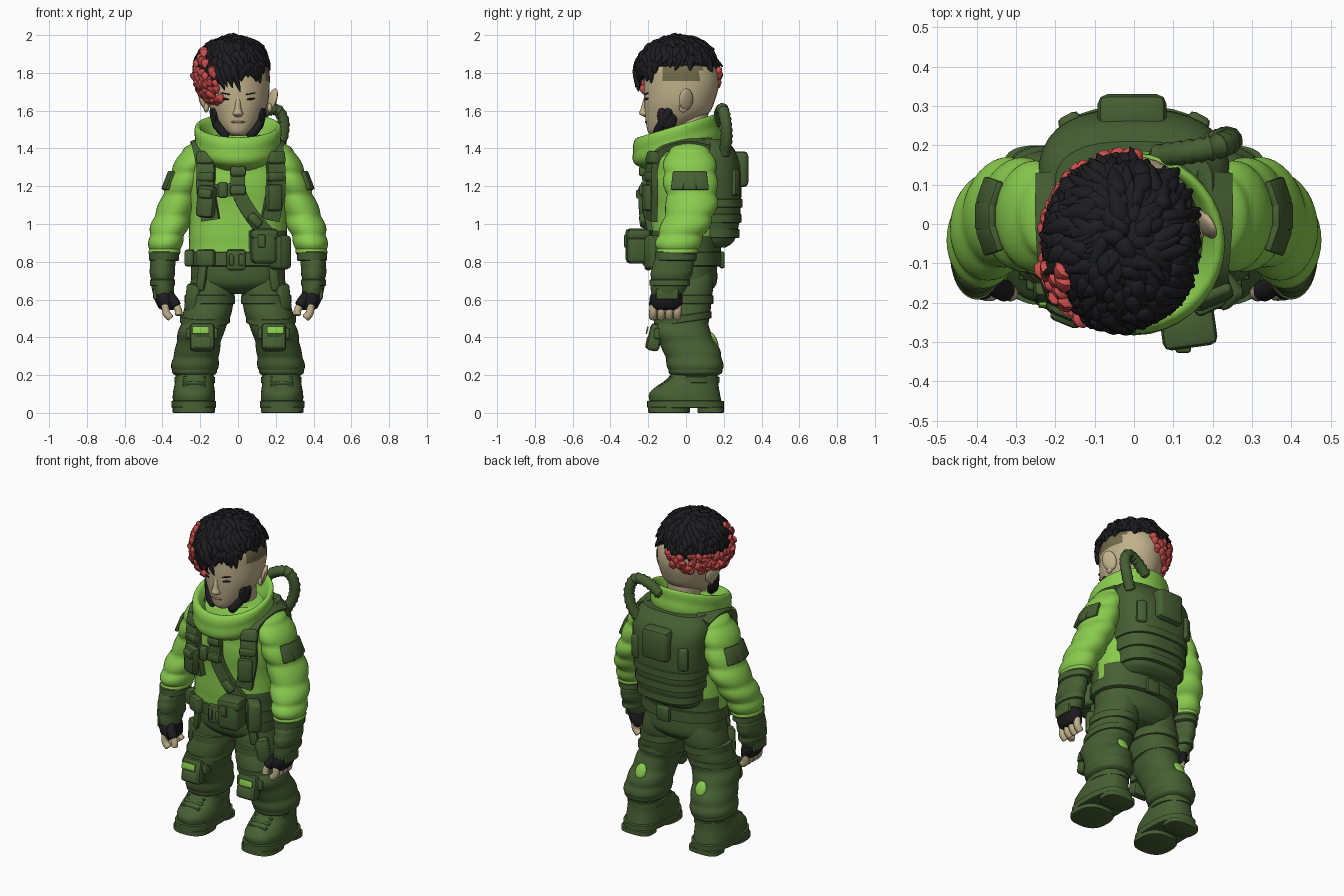
import bpy, bmesh, math, random
from mathutils import Vector, Matrix, Euler

if "Cube" in bpy.data.objects:
    bpy.data.objects.remove(bpy.data.objects["Cube"])
random.seed(4)


def material(name, *rgb):
    m = bpy.data.materials.new(name)
    m.use_nodes = True
    m.diffuse_color = (*rgb, 1)
    m.node_tree.nodes["Principled BSDF"].inputs["Base Color"].default_value = (*rgb, 1)
    return m


LIME = material("lime_cloth", 0.25, 0.6, 0.075)
OLIVE = material("dark_green_cloth", 0.062, 0.115, 0.033)
SKIN = material("skin", 0.53, 0.44, 0.26)
STUBBLE = material("shaved_hair", 0.17, 0.15, 0.07)
BLACK = material("black", 0.012, 0.012, 0.014)
RED = material("red_hair", 0.6, 0.075, 0.07)
MOUTH = material("lip", 0.36, 0.27, 0.16)
made = []


def finish(bm, name, mats, rule=None):
    bmesh.ops.recalc_face_normals(bm, faces=bm.faces)
    me = bpy.data.meshes.new(name)
    if rule:
        for f in bm.faces:
            f.material_index = int(rule(f.calc_center_median()))
    bm.to_mesh(me)
    bm.free()
    for m in mats:
        me.materials.append(m)
    ob = bpy.data.objects.new(name, me)
    bpy.context.collection.objects.link(ob)
    made.append(ob)
    return ob


def spline(keys, steps):
    """Smooth samples through a list of equal-length tuples."""
    k = [Vector(p) for p in keys]
    k = [k[0] * 2 - k[1]] + k + [k[-1] * 2 - k[-2]]
    out = []
    for i in range(1, len(k) - 2):
        a, b, c, d = k[i - 1:i + 3]
        for s in range(steps):
            t = s / steps
            out.append((b * 2 + (c - a) * t + (a * 2 - b * 5 + c * 4 - d) * t * t
                        + (b * 3 - a - c * 3 + d) * t ** 3) * 0.5)
    return out + [k[-2]]


def bridge(bm, loops):
    n = len(loops[0])
    for a, b in zip(loops, loops[1:]):
        for i in range(n):
            bm.faces.new((a[i], a[(i + 1) % n], b[(i + 1) % n], b[i]))
    bm.faces.new(loops[0])
    bm.faces.new(loops[-1])


def loft(name, rings, *mats, side=1, steps=5, folds=0, puff=0.0, power=2.0, tilt=0.0, rule=None):
    """Body through rings of (x, y, z, x radius, y radius)."""
    bm = bmesh.new()
    loops = []
    samples = spline(rings, steps)
    for j, (cx, cy, cz, rx, ry) in enumerate(samples):
        g = 1 + puff * (abs(math.sin(math.pi * folds * j / (len(samples) - 1))) - 0.5)
        loop = []
        for i in range(36):
            a = math.tau * i / 36
            c, s = math.cos(a), math.sin(a)
            x = cx * side + rx * g * math.copysign(abs(c) ** (2 / power), c)
            y = cy + ry * g * math.copysign(abs(s) ** (2 / power), s)
            loop.append(bm.verts.new((x, y, cz + tilt * y)))
        loops.append(loop)
    bridge(bm, loops)
    return finish(bm, name, mats, rule)


def band(name, x, y, z, rx, ry, h, mat=OLIVE, power=2.0, tilt=0.0):
    rows = [(-.5, .93), (-.42, 1), (.42, 1), (.5, .93)]
    loft(name, [(x, y, z + h * a, rx * k, ry * k) for a, k in rows], mat,
         steps=1, power=power, tilt=tilt)


def sweep(name, pts, mat, width, thick=None, ribs=0.0):
    """Flat ribbon facing outwards, or a round tube when no thickness is given."""
    bm = bmesh.new()
    p = spline(pts, 6)
    loops = []
    for i, c in enumerate(p):
        t = (p[min(i + 1, len(p) - 1)] - p[max(i - 1, 0)]).normalized()
        out = Vector((c.x * .3, c.y, c.z - min(c.z, 1.3))) if thick else Vector((.3, 1, .2))
        u = t.cross(out).normalized()
        v = u.cross(t).normalized()
        if thick:
            w = [u * a * width / 2 + v * b * thick / 2 for a, b in ((-1, -1), (1, -1), (1, 1), (-1, 1))]
        else:
            r = width * (1 + ribs * (i % 2)) * (0.75 if i in (0, len(p) - 1) else 1)
            w = [(u * math.cos(a) + v * math.sin(a)) * r for a in [math.tau * q / 10 for q in range(10)]]
        loops.append([bm.verts.new(c + o) for o in w])
    bridge(bm, loops)
    return finish(bm, name, [mat])


def box(name, loc, size, mat=OLIVE, rot=(0, 0, 0), bevel=.014):
    bm = bmesh.new()
    m = Matrix.LocRotScale(Vector(loc), Euler([math.radians(r) for r in rot]), Vector(size))
    bmesh.ops.create_cube(bm, size=1, matrix=m)
    bmesh.ops.bevel(bm, geom=bm.edges[:], offset=min(bevel, min(size) * .4), segments=2,
                    affect='EDGES', profile=.5)
    return finish(bm, name, [mat])


def ball(name, loc, size, mat, rot=(0, 0, 0)):
    bm = bmesh.new()
    m = Matrix.LocRotScale(Vector(loc), Euler([math.radians(r) for r in rot]), Vector(size))
    bmesh.ops.create_uvsphere(bm, u_segments=16, v_segments=10, radius=1, matrix=m)
    return finish(bm, name, [mat])


def chest(x, z, out=0.0):
    return (x, -.2 * (1 - (abs(x) / .3) ** 2.4) ** .42 - out, z)


# Jacket and collar
loft("jacket", [(0, 0, .8, .24, .16), (0, 0, .86, .262, .185), (0, 0, 1, .255, .185), (0, 0, 1.2, .265, .195),
                (0, 0, 1.32, .265, .19), (0, 0, 1.4, .225, .165), (0, 0, 1.47, .16, .13)], LIME, OLIVE,
     folds=5, puff=.03, power=2.3,
     rule=lambda c: c.z < .84 or (c.z < .98 and c.x > .05 and c.y < 0) or (c.z < .95 and c.y > .05))
loft("collar", [(0, -.02, 1.34, .19, .18), (0, -.045, 1.41, .222, .23), (0, -.05, 1.49, .23, .23),
                (0, -.045, 1.535, .218, .213), (0, -.04, 1.5, .182, .18), (0, -.03, 1.41, .15, .14)],
     LIME, folds=3, puff=.03, tilt=.3)

# Backpack vest
loft("back_vest", [(0, .11, .875, .16, .1), (0, .12, .92, .195, .14), (0, .12, 1.06, .217, .168),
                   (0, .12, 1.28, .24, .172), (0, .11, 1.38, .24, .155), (0, .1, 1.45, .2, .11)],
     OLIVE, power=2.6)
for z, r in ((.95, .207), (1.03, .219), (1.11, .228)):
    band("vest_rib", 0, .12, z, r, r * .79, .05, power=2.6)
box("vest_top_pouch", (-.005, .275, 1.29), (.175, .11, .19), bevel=.025)
for s in (1, -1):
    box("vest_side_plate", (s * .16, .255, 1.22), (.06, .05, .14), rot=(0, 0, -s * 28))
sweep("hose", [(.19, .2, 1.36), (.232, .215, 1.45), (.242, .21, 1.54), (.205, .195, 1.605),
               (.13, .182, 1.59), (.05, .17, 1.53)], OLIVE, .028, ribs=.2)

# Hips and belt
loft("trouser_hips", [(0, 0, .86, .24, .16), (0, 0, .76, .25, .165), (0, .005, .68, .235, .155),
                      (0, .01, .63, .13, .1)], OLIVE, power=2.3)
band("belt", 0, 0, .815, .268, .19, .08, power=2.3)
box("belt_buckle", (-.01, -.2, .81), (.1, .04, .11))
for x in (-.035, .015):
    box("buckle_stud", (x, -.222, .81), (.025, .015, .06))
box("belt_back_loop", (.02, .19, .81), (.09, .03, .09))
box("large_belt_pouch", (.135, -.25, .88), (.13, .13, .18), rot=(0, 0, 8), bevel=.025)
box("large_pouch_flap", (.137, -.255, .945), (.14, .12, .06), rot=(0, 0, 8), bevel=.02)
box("large_pouch_buckle", (.125, -.318, .91), (.04, .02, .07))
box("side_belt_pouch", (.222, -.16, .85), (.08, .11, .18), rot=(0, 0, 40), bevel=.02)
box("right_belt_pouch", (-.17, -.165, .82), (.1, .05, .09), rot=(0, 0, -25))
box("far_right_belt_pouch", (-.25, -.08, .82), (.05, .1, .09), rot=(0, 0, -15))

# Chest harness
for s, x in ((1, .2), (-1, -.17)):
    sweep("shoulder_strap", [chest(x * .85, 1.02, .005), chest(x, 1.18, .015), chest(x, 1.3, .015),
                             (s * .19, -.13, 1.4), (s * .2, 0, 1.44), (s * .2, .13, 1.42)], OLIVE, .095, .035)
    box("strap_clip", chest(x, 1.35, .01), (.1, .05, .07), rot=(-15, 0, s * 22))
    box("strap_slider", chest(x, 1.25, .025), (.1, .04, .05), rot=(0, 0, s * 22))
box("chest_pouch", chest(-.168, 1.12, .035), (.1, .06, .17), rot=(0, 5, -22), bevel=.02)
box("chest_pouch_flap", chest(-.17, 1.16, .055), (.08, .05, .05), rot=(0, 5, -22))
box("chest_radio", chest(.19, 1.14, .03), (.085, .05, .14), rot=(0, 0, 25))
sweep("cross_strap", [chest(-.17, 1.17, .015), chest(-.08, 1.18, .012), chest(.03, 1.18, .012)], OLIVE, .07, .03)
box("cross_strap_buckle", chest(-.08, 1.18, .025), (.05, .04, .085))
sweep("centre_strap", [chest(0, 1.41, .02), chest(0, 1.3, .015), chest(.005, 1.17, .015),
                       chest(.07, 1.05, .015), chest(.16, .94, .015)], OLIVE, .075, .03)
for z in (1.37, 1.28, 1.18):
    box("centre_buckle", chest(0, z, .03), (.085, .04, .055))
box("diagonal_buckle", chest(.09, 1.02, .03), (.08, .04, .05), rot=(0, 45, 8))

# Arms and hands
for s in (1, -1):
    loft("sleeve", [(.19, .02, 1.43, .05, .07), (.215, .02, 1.39, .078, .11), (.255, .02, 1.3, .09, .138),
                    (.288, .025, 1.2, .094, .138), (.322, .03, 1.1, .098, .133), (.358, 0, 1, .1, .128),
                    (.38, -.035, .92, .09, .12), (.388, -.045, .86, .085, .112), (.39, -.05, .83, .07, .09)],
         LIME, OLIVE, side=s, folds=7, puff=.1, steps=7, rule=lambda c: c.z < .85)
    for i in (-1, 0, 1):
        box("arm_patch", (s * (.378 - .011 * abs(i)), .02 + i * .06, 1.23), (.022, .072, .105),
            rot=(0, -s * 21, s * i * 19), bevel=.008)
    band("sleeve_cuff", s * .392, -.055, .83, .08, .11, .05)
    loft("gauntlet", [(.395, -.06, .83, .06, .09), (.4, -.07, .77, .068, .11), (.4, -.085, .7, .06, .1),
                      (.395, -.1, .63, .057, .085)], OLIVE, side=s, folds=3, puff=.06)
    band("wrist_strap", s * .4, -.085, .69, .066, .107, .035)
    loft("glove_palm", [(.395, -.1, .66, .045, .07), (.39, -.105, .61, .054, .087), (.378, -.105, .56, .045, .082),
                        (.372, -.105, .545, .03, .07)], BLACK, side=s)
    box("knuckle_guard", (s * .437, -.1, .63), (.025, .12, .06))
    for i in range(4):
        y = -.17 + i * .043
        sweep("finger", [(s * .385, y, .58), (s * .38, y - .004, .53), (s * .355, y - .005, .5)], SKIN, .021)
    sweep("thumb_sleeve", [(s * .37, -.14, .63), (s * .34, -.165, .59), (s * .325, -.17, .565)], BLACK, .028)
    sweep("thumb", [(s * .33, -.168, .575), (s * .315, -.175, .54), (s * .315, -.178, .515)], SKIN, .02)

# Legs and boots
for s in (1, -1):
    loft("trouser_leg", [(.125, .01, .76, .105, .13), (.142, .0, .63, .124, .14), (.17, -.02, .5, .125, .142),
                         (.198, -.02, .42, .12, .15), (.214, .025, .34, .117, .15), (.226, .045, .27, .123, .148),
                         (.23, .05, .22, .12, .143), (.23, .045, .19, .09, .11)], OLIVE, side=s,
         folds=6, puff=.045, steps=7, power=2.2)
    band("thigh_strap", s * .15, -.005, .6, .134, .15, .05)
    band("lower_thigh_strap", s * .175, -.018, .5, .132, .152, .04, tilt=.15)
    box("thigh_pouch", (s * .23, -.085, .61), (.08, .08, .15), rot=(0, -s * 8, s * 40), bevel=.02)
    box("thigh_hanger", (s * .19, -.12, .72), (.05, .04, .15), rot=(0, -s * 8, s * 20))
    box("knee_pouch", (s * .19, -.165, .4), (.13, .07, .145), rot=(-12, 0, 0), bevel=.02)
    box("knee_pouch_flap", (s * .19, -.182, .37), (.1, .06, .07), rot=(-12, 0, 0))
    box("knee_patch", (s * .198, -.206, .437), (.09, .008, .04), LIME, rot=(-12, 0, 0))
    for dx in (-.07, .07):
        box("knee_strap", (s * .19 + dx, -.14, .42), (.03, .06, .06))
    ball("rear_knee_patch", (s * .207, .15, .385), (.036, .014, .045), LIME, rot=(25, 0, 0))
    loft("boot", [(.233, 0, .05, .112, .19), (.233, -.008, .1, .112, .188), (.232, .008, .14, .106, .165),
                  (.23, .035, .18, .1, .135), (.228, .05, .24, .095, .11)], OLIVE, side=s, power=2.4)
    band("boot_sole", s * .234, -.003, .045, .118, .203, .04, power=2.6)
    band("boot_heel", s * .234, .13, .016, .1, .07, .032, power=3)
    band("boot_tread", s * .234, -.09, .016, .112, .112, .032, power=2.6)
    band("boot_cuff", s * .229, .045, .175, .108, .132, .035)
    box("toe_cap_seam", (s * .233, -.125, .12), (.15, .03, .03), rot=(30, 0, 0))
    for i in range(3):
        box("boot_lace", (s * .232, -.13 + i * .028, .145 + i * .02), (.12, .025, .018), bevel=.006)

# Head and face, with the shaved side
loft("neck", [(0, .02, 1.38, .1, .1), (0, .02, 1.5, .092, .095), (0, .02, 1.62, .095, .1)], SKIN)
loft("head", [(0, -.14, 1.465, .03, .035), (0, -.125, 1.485, .062, .075), (0, -.09, 1.525, .1, .12),
              (0, -.05, 1.585, .137, .168), (0, -.035, 1.65, .16, .187), (0, -.025, 1.74, .168, .198),
              (0, -.03, 1.83, .16, .185), (0, -.03, 1.91, .1, .12), (0, -.03, 1.94, .03, .04)], SKIN, STUBBLE,
     rule=lambda c: c.z > 1.765 and -.13 < c.y < .08 and c.x > 0)
loft("nose", [(0, -.205, 1.565, .012, .01), (0, -.215, 1.582, .028, .032), (0, -.215, 1.61, .018, .025),
              (0, -.21, 1.66, .013, .015), (0, -.205, 1.69, .008, .008)], SKIN)
ball("mouth", (0, -.211, 1.54), (.038, .007, .006), MOUTH)
for s in (1, -1):
    ball("eye", (s * .068, -.209, 1.662), (.024, .007, .005), BLACK, rot=(0, -s * 6, s * 22))
    box("eyebrow", (s * .068, -.211, 1.69), (.055, .008, .006), BLACK, rot=(0, -s * 10, s * 22), bevel=.002)
    ball("ear", (s * .182, .0, 1.66), (.016, .042, .06), SKIN, rot=(12, s * 14, s * 30))
    ball("ear_fold", (s * .19, -.015, 1.655), (.014, .02, .035), SKIN, rot=(12, s * 14, s * 30))
    ball("ear_lobe", (s * .168, -.015, 1.615), (.014, .022, .025), SKIN)
    sweep("chin_guard", [(s * .128, -.085, 1.61), (s * .122, -.11, 1.56), (s * .094, -.145, 1.5),
                         (s * .055, -.155, 1.46)], BLACK, .024)
    ball("jaw_guard", (s * .12, -.1, 1.565), (.022, .052, .065), BLACK, rot=(15, 0, 0))

# Hair
CENTRE, RADII = Vector((-.028, -.045, 1.8)), Vector((.19, .208, .18))


def clump(bm, az, el, length, width, fall=1.0, grow=1.0, lift=.12):
    """One tapered lock lying on the scalp and pointing down from the crown."""
    a, e = math.radians(az), math.radians(el)
    n = Vector((math.cos(e) * math.cos(a), math.cos(e) * math.sin(a), math.sin(e)))
    down = Vector((math.sin(e) * -math.cos(a), math.sin(e) * -math.sin(a), math.cos(e))) * -fall
    d = (down + Vector((-math.sin(a), math.cos(a), 0)) * random.uniform(-.4, .8) + n * lift).normalized()
    m = Matrix.Translation(CENTRE + n * RADII * grow) @ d.to_track_quat('Z', 'Y').to_matrix().to_4x4()
    ret = bmesh.ops.create_uvsphere(bm, u_segments=8, v_segments=6, radius=1)
    for v in ret["verts"]:
        k = width * (1 - .5 * v.co.z)
        v.co = m @ Vector((v.co.x * k, v.co.y * k, v.co.z * length))


loft("hair_cap", [(-.02, -.035, 1.83, .172, .195), (-.026, -.04, 1.85, .184, .203), (-.028, -.045, 1.9, .165, .182),
                  (-.028, -.045, 1.95, .11, .125), (-.028, -.045, 1.975, .03, .04)], BLACK)
bm = bmesh.new()
for i in range(210):
    clump(bm, i * 137.5, math.degrees(math.asin(.27 + .72 * i / 209)), random.uniform(.035, .065),
          random.uniform(.016, .028), grow=random.uniform(.98, 1.03), lift=random.uniform(0, .5))
for az in range(90, 330, 6):
    clump(bm, az, random.uniform(2, 10), random.uniform(.03, .05), .022, 1.6)
for az in range(240, 278, 5):
    clump(bm, az, random.uniform(-10, 4), random.uniform(.05, .085), .019, 1.8, 1.05)
for az in range(-75, -35, 8):
    clump(bm, az, random.uniform(-2, 5), random.uniform(.04, .055), .02, 1.6)
finish(bm, "black_hair", [BLACK])
bm = bmesh.new()
for i in range(85):
    az = random.uniform(82, 205)
    low = -45 if az > 165 else -34
    clump(bm, az, random.uniform(low, 2), random.uniform(.018, .032), random.uniform(.016, .023), 1, 1.05)
for i in range(60):
    clump(bm, random.uniform(195, 246), random.uniform(-54, 6), random.uniform(.018, .03),
          random.uniform(.018, .026), 1, random.uniform(1.05, 1.12), .3)
for az, el in ((205, 34), (213, 30), (215, 18), (224, 14), (200, 14), (208, 22)):
    clump(bm, az, el, .028, .026, 1, 1.08, .3)
finish(bm, "red_hair", [RED])

# Smooth shading with crisp edges
bpy.ops.object.select_all(action='DESELECT')
for ob in made:
    ob.select_set(True)
bpy.context.view_layer.objects.active = made[0]
bpy.ops.object.shade_smooth_by_angle(angle=math.radians(45))
